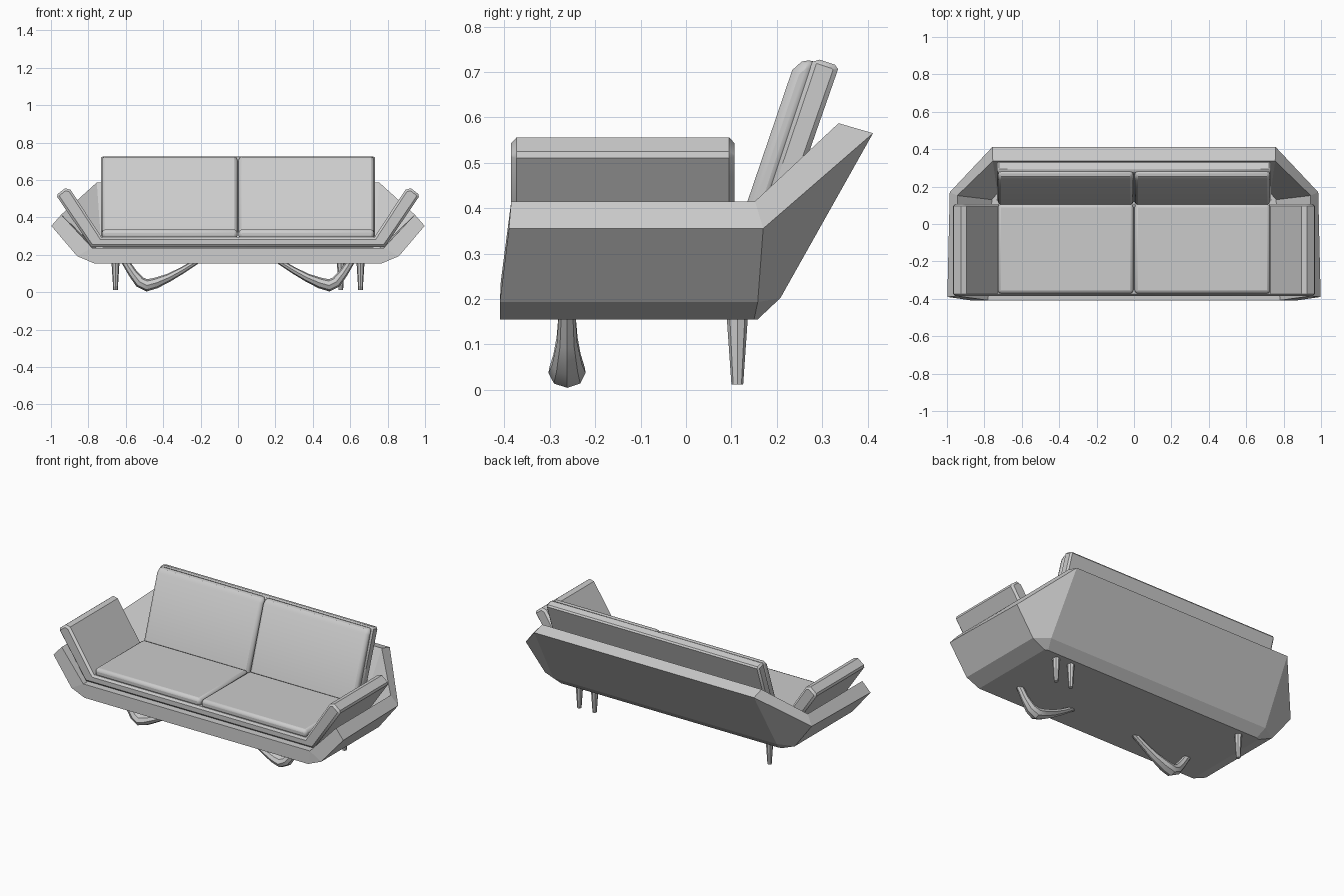
import bpy, bmesh, math
from mathutils import Vector

if "Cube" in bpy.data.objects:
    bpy.data.objects.remove(bpy.data.objects["Cube"])


def finish(bm, name, bevel=0, segments=1, limit=1.1, smooth=True):
    bmesh.ops.recalc_face_normals(bm, faces=bm.faces)
    me = bpy.data.meshes.new(name)
    bm.to_mesh(me)
    bm.free()
    ob = bpy.data.objects.new(name, me)
    bpy.context.collection.objects.link(ob)
    if bevel:
        m = ob.modifiers.new("bevel", 'BEVEL')
        m.width, m.segments = bevel, segments
        m.limit_method, m.angle_limit = 'ANGLE', limit
    if smooth:
        bpy.ops.object.select_all(action='DESELECT')
        ob.select_set(True)
        bpy.context.view_layer.objects.active = ob
        bpy.ops.object.shade_smooth_by_angle(angle=math.radians(30))
    return ob


def prism(name, pts, a, b, axis, **kw):
    """Extrude a 2D profile from a to b along x (profile y,z) or y (profile x,z)."""
    bm = bmesh.new()
    place = (lambda p, t: (t, *p)) if axis == 'x' else (lambda p, t: (p[0], t, p[1]))
    r0 = [bm.verts.new(place(p, a)) for p in pts]
    r1 = [bm.verts.new(place(p, b)) for p in pts]
    bm.faces.new(r0)
    bm.faces.new(r1[::-1])
    for i in range(len(pts)):
        j = (i + 1) % len(pts)
        bm.faces.new((r0[i], r0[j], r1[j], r1[i]))
    return finish(bm, name, **kw)


def tube(name, stations, sides):
    """Skin elliptical rings: (centre, in-plane axis, depth radius along y)."""
    bm = bmesh.new()
    rings = []
    for c, u, ry in stations:
        rings.append([bm.verts.new(Vector(c) + Vector(u) * math.cos(t) + Vector((0, ry * math.sin(t), 0)))
                      for t in (2 * math.pi * k / sides for k in range(sides))])
    for p, q in zip(rings, rings[1:]):
        for i in range(sides):
            j = (i + 1) % sides
            bm.faces.new((p[i], p[j], q[j], q[i]))
    bm.faces.new(rings[0])
    bm.faces.new(rings[-1])
    return finish(bm, name)


# Outer tray: levels of (front, side corner, back corner), open at the front
levels = [
    [(.77, -.41, .155), (.77, .15, .155), (.75, .158, .155)],
    [(.86, -.41, .193), (.86, .158, .193), (.77, .208, .202)],
    [(.998, -.39, .355), (.985, .17, .355), (.757, .412, .565)],
    [(.945, -.385, .415), (.945, .152, .415), (.755, .336, .587)],
    [(.78, -.408, .238), (.76, .13, .238), (.73, .165, .238)],
]
bm = bmesh.new()
rows = []
for lv in levels:
    rows.append([bm.verts.new(p) for p in lv] +
                [bm.verts.new((-x, y, z)) for x, y, z in reversed(lv)])
for p, q in zip(rows, rows[1:]):
    for i in range(5):
        bm.faces.new((p[i], p[i + 1], q[i + 1], q[i]))
bm.faces.new(rows[0])
bm.faces.new(rows[4])
for k in (0, 5):
    f = [r[k] for r in rows]
    bm.faces.new((f[0], f[1], f[4]))
    bm.faces.new((f[1], f[2], f[3], f[4]))
bm.faces.new((rows[0][0], rows[4][0], rows[4][5], rows[0][5]))
finish(bm, "tray_frame", smooth=False)

# Deck and arm pads in one U-shaped profile
half = [(.785, .243), (.967, .51), (.964, .525), (.925, .556), (.895, .548), (.73, .295)]
prism("deck_and_arms", half + [(-x, z) for x, z in reversed(half)], -.385, .107, 'y', bevel=.012)

# Back panel behind the cushions
prism("back_panel", [(.115, .24), (.172, .24), (.335, .706), (.328, .716), (.285, .73), (.278, .722)],
      -.733, .733, 'x', bevel=.01)

# Seat and back cushions, a pair of each
for side, s in (("left", -1), ("right", 1)):
    a, b = sorted((s * .003, s * .728))
    prism(side + "_seat_cushion", [(-.372, .285), (.107, .285), (.107, .336), (-.372, .336)],
          a, b, 'x', bevel=.018, segments=2)
    prism(side + "_back_cushion", [(.098, .305), (.145, .29), (.288, .728), (.255, .723), (.234, .704)],
          a, b, 'x', bevel=.018, segments=2)

# Curved front legs: x, z, thickness, depth radius
path = [(.61, .175, .02, .018), (.565, .105, .024, .022), (.525, .055, .03, .033), (.487, .037, .033, .041),
        (.44, .049, .029, .039), (.37, .078, .022, .03), (.30, .116, .018, .023), (.205, .175, .014, .018)]
for side, s in (("left", -1), ("right", 1)):
    st = []
    for i, (x, z, t, d) in enumerate(path):
        p, q = path[max(i - 1, 0)], path[min(i + 1, len(path) - 1)]
        n = Vector((-(q[1] - p[1]) * s, 0, q[0] - p[0])).normalized() * t
        st.append(((x * s, -.262, z), n, d))
    tube(side + "_front_leg", st, 8)

# Tapered rear legs
for i, x in enumerate((-.655, .55, .655)):
    tube("rear_leg_%d" % (i + 1), [((x, .113, .17), (.022, 0, 0), .024),
                                   ((x, .113, .012), (.012, 0, 0), .013)], 8)
